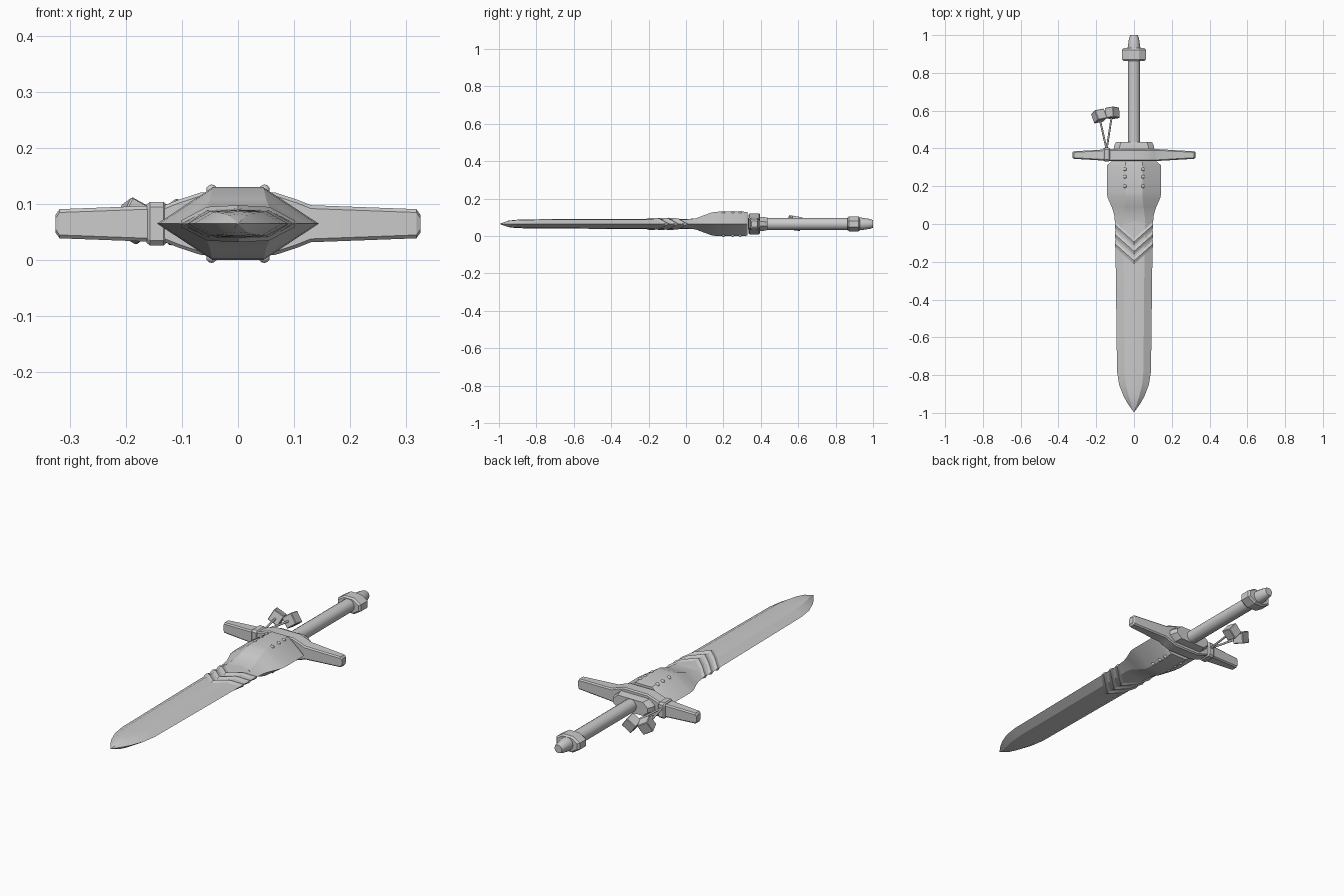
import bpy, bmesh, math
from mathutils import Vector, Matrix

if "Cube" in bpy.data.objects:
    bpy.data.objects.remove(bpy.data.objects["Cube"])

MID = 0.065  # height of the sword's centre plane

grey = bpy.data.materials.new("plain_grey")
grey.use_nodes = True
grey.diffuse_color = (0.6, 0.6, 0.6, 1)
grey.node_tree.nodes["Principled BSDF"].inputs["Base Color"].default_value = (0.6, 0.6, 0.6, 1)


def finish(name, bm, angle=25):
    bmesh.ops.recalc_face_normals(bm, faces=bm.faces)
    mesh = bpy.data.meshes.new(name)
    bm.to_mesh(mesh)
    bm.free()
    mesh.materials.append(grey)
    ob = bpy.data.objects.new(name, mesh)
    bpy.context.scene.collection.objects.link(ob)
    bpy.ops.object.select_all(action='DESELECT')
    bpy.context.view_layer.objects.active = ob
    ob.select_set(True)
    bpy.ops.object.shade_smooth_by_angle(angle=math.radians(angle))
    return ob


def loft(bm, rings):
    """Skin closed rings of points and cap both ends."""
    loops = [[bm.verts.new(p) for p in ring] for ring in rings]
    n = len(loops[0])
    for a, b in zip(loops, loops[1:]):
        for i in range(n):
            j = (i + 1) % n
            bm.faces.new((a[i], a[j], b[j], b[i]))
    bm.faces.new(loops[0])
    bm.faces.new(loops[-1])


def blade_ring(y, w, f, t, crown):
    """Flattened section with sharp edges, two shoulders and a faint centre ridge."""
    half = [(w, 0), (f, t), (0, t + crown), (-f, t)]
    pts = half + [(-x, -z) for x, z in half]
    return [(x, y, MID + z) for x, z in pts]


def round_ring(y, rx, rz, n, turn=0.0):
    return [(rx * math.cos(a), y, MID + rz * math.sin(a))
            for a in (turn + math.tau * i / n for i in range(n))]


def chamfer_ring(x, y, hy, hz, c):
    pts = [(hy, hz - c), (hy - c, hz), (c - hy, hz), (-hy, hz - c),
           (-hy, c - hz), (c - hy, -hz), (hy - c, -hz), (hy, c - hz)]
    return [(x, y + a, MID + b) for a, b in pts]


# Blade
bm = bmesh.new()
loft(bm, [blade_ring(*s) for s in (
    (0.1, 0.1, 0.06, 0.024, 0.003), (-0.2, 0.097, 0.055, 0.024, 0.003),
    (-0.78, 0.09, 0.05, 0.022, 0.003), (-0.85, 0.079, 0.043, 0.021, 0.003),
    (-0.91, 0.056, 0.029, 0.019, 0.003), (-0.95, 0.034, 0.016, 0.015, 0.002),
    (-0.995, 0.002, 0.001, 0.001, 0))])
finish("blade", bm, 20)

# Thick base of the blade
bm = bmesh.new()
loft(bm, [blade_ring(*s) for s in (
    (0.0, 0.1, 0.06, 0.024, 0.002), (0.05, 0.105, 0.056, 0.029, 0),
    (0.09, 0.118, 0.05, 0.044, 0), (0.14, 0.14, 0.046, 0.062, 0),
    (0.17, 0.144, 0.045, 0.065, 0), (0.31, 0.144, 0.045, 0.065, 0),
    (0.33, 0.12, 0.045, 0.062, 0))])
finish("blade_base", bm)

# Raised chevrons on both faces
bm = bmesh.new()
for tip in (-0.2, -0.15, -0.1):
    for side in (1, -1):
        rings = []
        for x, z in ((-0.1, 0.001), (-0.055, 0.025), (0, 0.028), (0.055, 0.025), (0.1, 0.001)):
            y = tip + abs(x) * 0.9
            rings.append([(x, y - 0.013, MID + side * (z - 0.001)),
                          (x * 1.01, y + 0.005, MID + side * (z + 0.005)),
                          (x, y + 0.023, MID + side * (z - 0.001))])
        loft(bm, rings)
finish("chevrons", bm)

# Rivets along the shoulders of the base
bm = bmesh.new()
for x in (-0.047, 0.047):
    for y in (0.2, 0.25, 0.29):
        for side in (1, -1):
            bmesh.ops.create_icosphere(bm, subdivisions=2, radius=0.01, matrix=Matrix.Translation(
                (x, y, MID + side * 0.06)))
finish("rivets", bm)

# Crossguard, thick in the middle with tapered arms
bm = bmesh.new()
half = [(0.325, 0.016, 0.016), (0.318, 0.02, 0.026), (0.13, 0.031, 0.033),
        (0.105, 0.031, 0.043), (0.065, 0.031, 0.056)]
stations = half + [(-x, a, b) for x, a, b in reversed(half)]
loft(bm, [chamfer_ring(x, 0.365, hy, hz, 0.006) for x, hy, hz in stations])
finish("crossguard", bm)

# Collar between guard and grip
bm = bmesh.new()
loft(bm, [[(x * s, y, MID + z * s) for x, z in
           ((0.105, 0.012), (0.075, 0.037), (-0.075, 0.037), (-0.105, 0.012),
            (-0.105, -0.012), (-0.075, -0.037), (0.075, -0.037), (0.105, -0.012))]
          for y, s in ((0.38, 1.05), (0.415, 1), (0.435, 0.9))])
finish("collar", bm)

# Grip
bm = bmesh.new()
loft(bm, [round_ring(y, 0.033, 0.032, 16) for y in (0.42, 0.88)])
finish("grip", bm, 30)

# Pommel ring and end cap
bm = bmesh.new()
loft(bm, [round_ring(y, rx, rz, 8, math.pi / 8) for y, rx, rz in (
    (0.863, 0.06, 0.036), (0.872, 0.069, 0.043), (0.922, 0.069, 0.043), (0.931, 0.06, 0.036))])
finish("pommel_ring", bm)
bm = bmesh.new()
loft(bm, [round_ring(y, r, r, 12) for y, r in (
    (0.92, 0.034), (0.94, 0.033), (0.985, 0.026), (1.0, 0.02))])
finish("pommel_cap", bm, 30)

# Cord loop around the right arm of the guard
bm = bmesh.new()
loft(bm, [chamfer_ring(x, 0.368, h, h + 0.003, 0.009) for x, h in (
    (-0.163, 0.031), (-0.157, 0.036), (-0.133, 0.036), (-0.127, 0.031))])
finish("cord_loop", bm)

# Two hanging cords, each ending in a cube charm
start = Vector((-0.145, 0.395, MID + 0.01))
for name, end, roll in (("outer", Vector((-0.185, 0.572, MID + 0.005)), 0.5),
                        ("inner", Vector((-0.115, 0.588, MID + 0.003)), 0.9)):
    way = end - start
    turn = way.to_track_quat('Z', 'Y').to_matrix().to_4x4()
    bm = bmesh.new()
    bmesh.ops.create_cone(bm, cap_ends=True, segments=8, radius1=0.005, radius2=0.005,
                          depth=way.length,
                          matrix=Matrix.Translation((start + end) / 2) @ turn)
    finish(name + "_cord", bm, 50)
    bm = bmesh.new()
    spin = Matrix.Rotation(roll, 4, 'Z') @ Matrix.Rotation(0.25, 4, 'X')
    bmesh.ops.create_cube(bm, size=0.056, matrix=Matrix.Translation(end) @ turn @ spin)
    bmesh.ops.bevel(bm, geom=bm.edges[:], offset=0.003, segments=1, affect='EDGES')
    finish(name + "_cube_charm", bm, 20)
